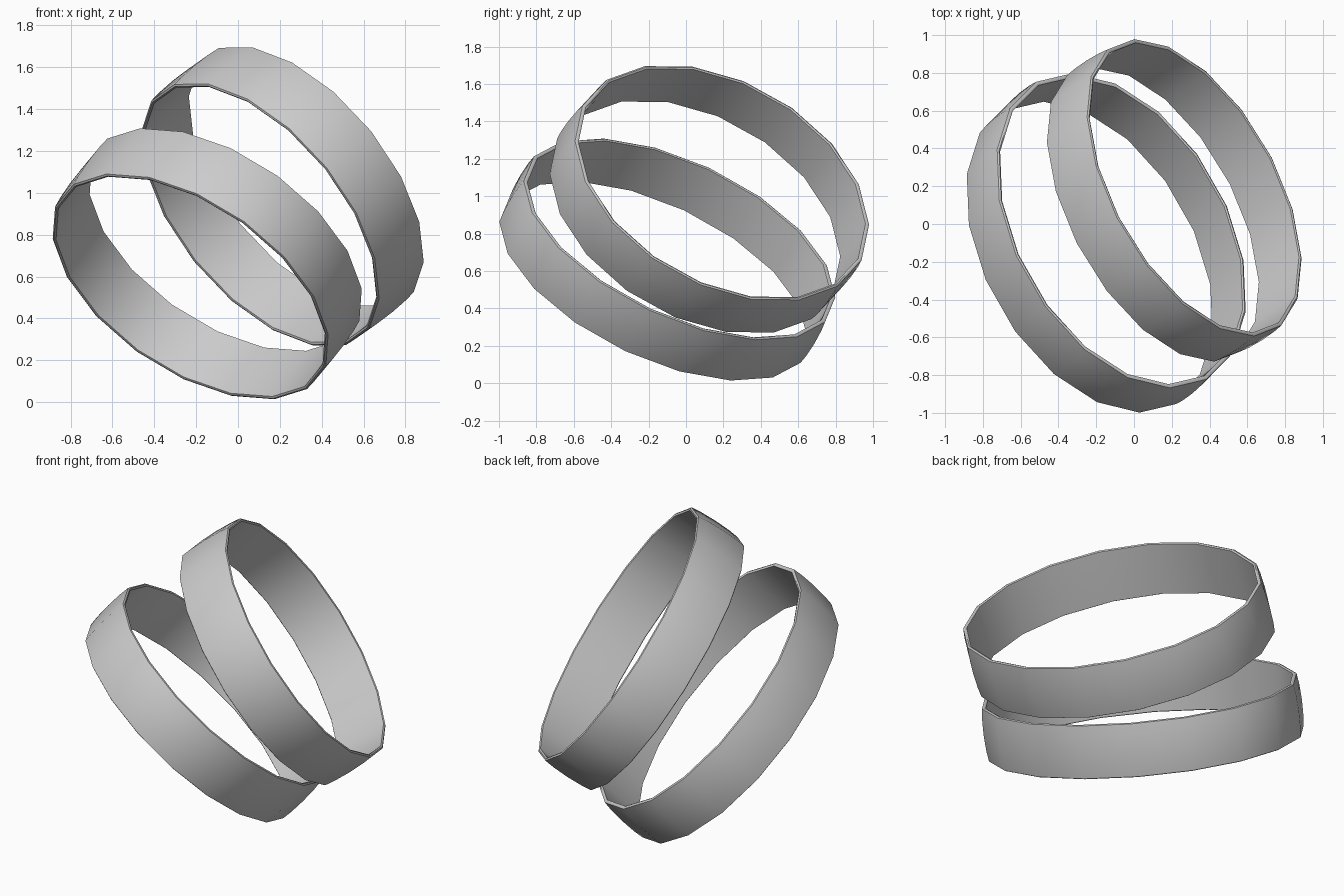
import bpy, bmesh, math
from mathutils import Vector

cube = bpy.data.objects.get("Cube")
if cube:
    bpy.data.objects.remove(cube, do_unlink=True)

metal = bpy.data.materials.new("plain grey")
metal.use_nodes = True
grey = (0.6, 0.6, 0.6, 1)
metal.diffuse_color = grey
metal.node_tree.nodes["Principled BSDF"].inputs["Base Color"].default_value = grey

SIDES = 18
# Band cross-section: radial scale, position across the width (-1 to 1)
PROFILE = [(0.998, -0.97), (1.006, -0.6), (1.01, 0), (1.006, 0.6), (0.998, 0.97),
           (0.986, 1.0), (0.974, 0.97), (0.972, 0), (0.974, -0.97), (0.986, -1.0)]


def band(name, centre, u, v, half_width):
    """Slightly oval, softly domed hoop in the plane of u and v."""
    c, u, v = Vector(centre), Vector(u), Vector(v)
    axis = u.cross(v).normalized()
    bm = bmesh.new()
    loops = []
    for k in range(SIDES):
        a = math.tau * k / SIDES
        spoke = u * math.cos(a) + v * math.sin(a)
        loops.append([bm.verts.new(c + spoke * r + axis * (t * half_width))
                      for r, t in PROFILE])
    n = len(PROFILE)
    for k in range(SIDES):
        p, q = loops[k], loops[(k + 1) % SIDES]
        for i in range(n):
            j = (i + 1) % n
            bm.faces.new((p[i], q[i], q[j], p[j]))
    bmesh.ops.recalc_face_normals(bm, faces=bm.faces)
    mesh = bpy.data.meshes.new(name)
    bm.to_mesh(mesh)
    bm.free()
    mesh.materials.append(metal)
    ob = bpy.data.objects.new(name, mesh)
    bpy.context.collection.objects.link(ob)
    bpy.ops.object.select_all(action='DESELECT')
    ob.select_set(True)
    bpy.context.view_layer.objects.active = ob
    bpy.ops.object.shade_smooth_by_angle(angle=math.radians(50))


band("lower_ring", (-0.147, -0.10, 0.661), (-0.402, -0.405, 0.539), (0.529, -0.73, 0.048), 0.155)
band("upper_ring", (0.213, 0.125, 0.983), (-0.251, -0.413, 0.626), (-0.512, 0.671, 0.103), 0.158)
